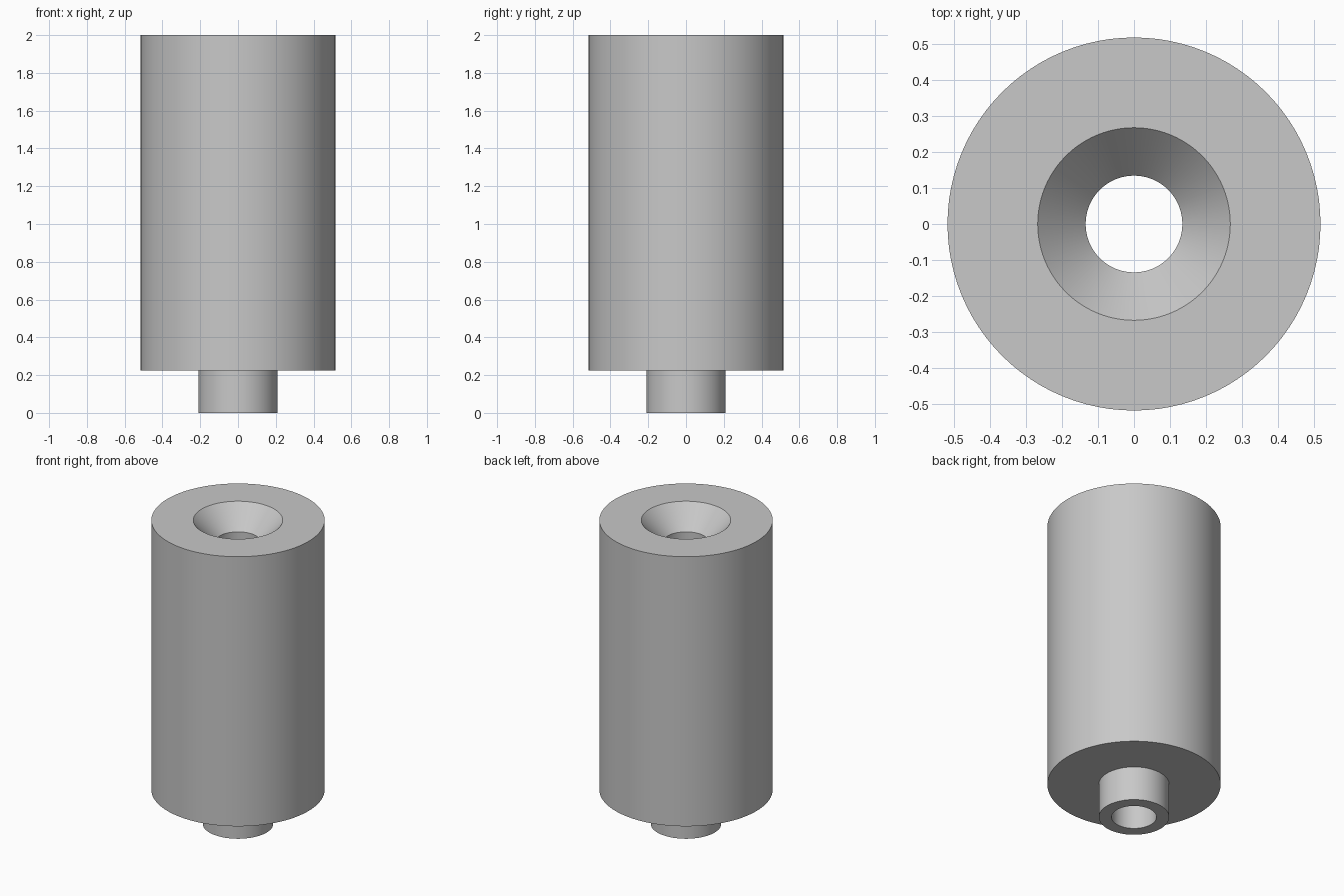
import bpy, bmesh, math

cube = bpy.data.objects.get("Cube")
if cube:
    bpy.data.objects.remove(cube, do_unlink=True)

# Single plain grey material
grey = bpy.data.materials.new("plain_grey")
grey.use_nodes = True
colour = (0.58, 0.58, 0.58, 1)
grey.diffuse_color = colour
grey.node_tree.nodes["Principled BSDF"].inputs["Base Color"].default_value = colour

HEIGHT, SHOULDER, SINK_DEPTH = 2.0, 0.225, 0.14
BODY_R, NECK_R, BORE_R, SINK_R = 0.517, 0.21, 0.134, 0.267
SIDES = 96


def revolve(name, profile, sides):
    """Spin a closed (radius, height) profile around z into a solid ring."""
    bm = bmesh.new()
    rings = []
    for r, z in profile:
        rings.append([bm.verts.new((r * math.cos(math.tau * i / sides),
                                    r * math.sin(math.tau * i / sides), z))
                      for i in range(sides)])
    for a, b in zip(rings, rings[1:] + rings[:1]):
        for i in range(sides):
            j = (i + 1) % sides
            bm.faces.new((a[i], a[j], b[j], b[i]))
    bmesh.ops.recalc_face_normals(bm, faces=bm.faces)
    mesh = bpy.data.meshes.new(name)
    bm.to_mesh(mesh)
    bm.free()
    obj = bpy.data.objects.new(name, mesh)
    bpy.context.collection.objects.link(obj)
    mesh.materials.append(grey)
    return obj


# Stepped sleeve: neck, shoulder, body, countersink and through bore
sleeve = revolve("countersunk_sleeve", [
    (BORE_R, 0), (NECK_R, 0),
    (NECK_R, SHOULDER), (BODY_R, SHOULDER),
    (BODY_R, HEIGHT), (SINK_R, HEIGHT),
    (BORE_R, HEIGHT - SINK_DEPTH),
], SIDES)

bpy.ops.object.select_all(action="DESELECT")
sleeve.select_set(True)
bpy.context.view_layer.objects.active = sleeve
bpy.ops.object.shade_smooth_by_angle(angle=math.radians(30))
